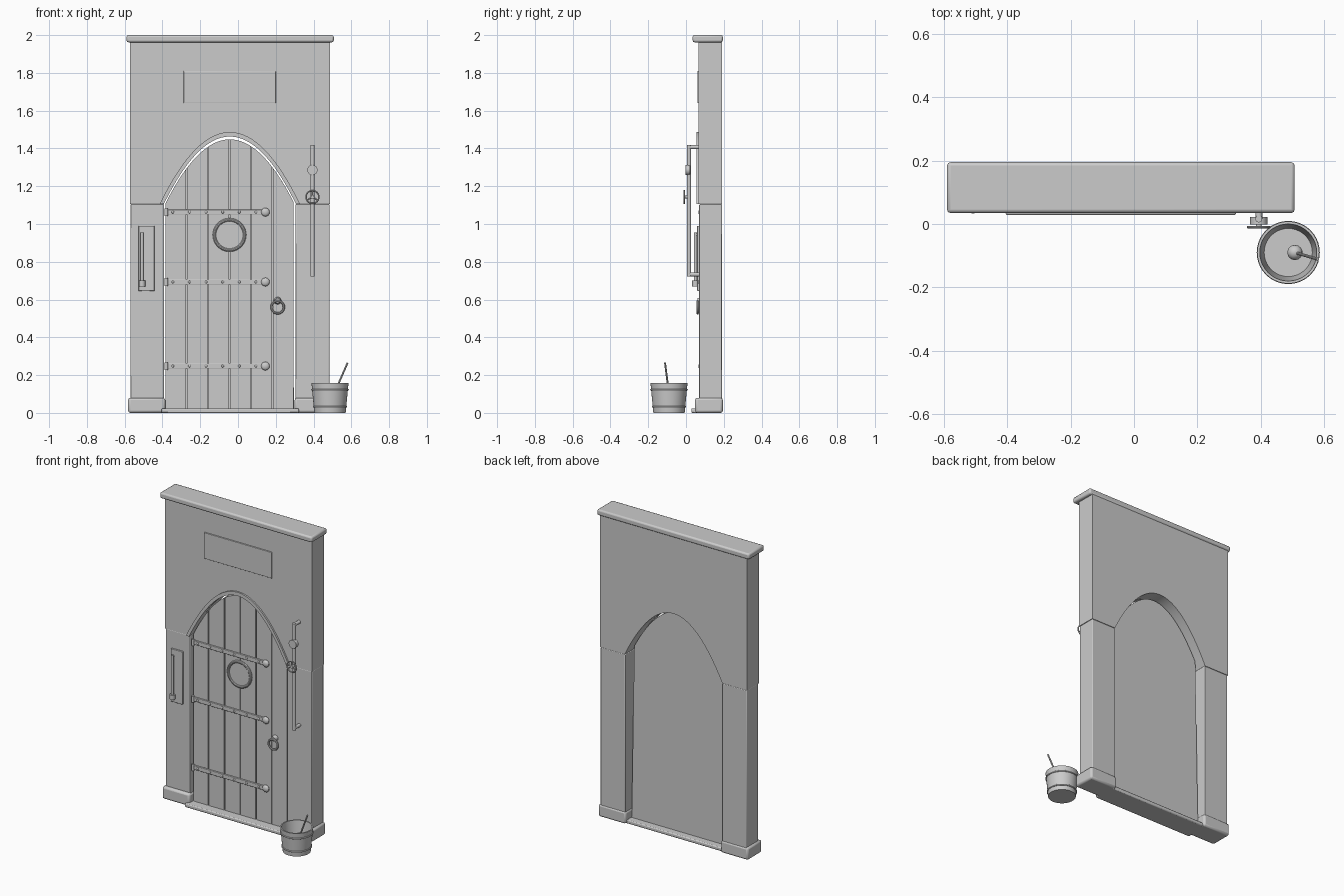
import bpy, bmesh, math
from mathutils import Vector

if "Cube" in bpy.data.objects:
    bpy.data.objects.remove(bpy.data.objects["Cube"])

stone = bpy.data.materials.new("plain grey")
stone.diffuse_color = (0.6, 0.6, 0.6, 1)
stone.use_nodes = True
stone.node_tree.nodes["Principled BSDF"].inputs["Base Color"].default_value = stone.diffuse_color
CX = -0.043          # centre line of the doorway
SPRING = 1.105       # height where the arch starts


def finish(name, bm, bevel=0.0, smooth=True):
    bmesh.ops.recalc_face_normals(bm, faces=bm.faces)
    me = bpy.data.meshes.new(name)
    bm.to_mesh(me)
    bm.free()
    ob = bpy.data.objects.new(name, me)
    bpy.context.collection.objects.link(ob)
    me.materials.append(stone)
    if bevel:
        m = ob.modifiers.new("bevel", 'BEVEL')
        m.width, m.segments, m.limit_method = bevel, 2, 'ANGLE'
    if smooth:
        bpy.ops.object.select_all(action='DESELECT')
        ob.select_set(True)
        bpy.context.view_layer.objects.active = ob
        bpy.ops.object.shade_smooth_by_angle(angle=math.radians(35))
    return ob


def prism(name, pts, y0, y1, bevel=0.0):
    """Extrude an x-z outline from y0 to y1."""
    bm = bmesh.new()
    a = [bm.verts.new((x, y0, z)) for x, z in pts]
    b = [bm.verts.new((x, y1, z)) for x, z in pts]
    bm.faces.new(a)
    bm.faces.new(b[::-1])
    for i in range(len(pts)):
        j = (i + 1) % len(pts)
        bm.faces.new((a[i], b[i], b[j], a[j]))
    return finish(name, bm, bevel)


def box(name, x0, x1, y0, y1, z0, z1, bevel=0.0):
    return prism(name, [(x0, z0), (x1, z0), (x1, z1), (x0, z1)], y0, y1, bevel)


def rod(name, p, q, r, r2=None, seg=16):
    """Solid cylinder or cone from p to q."""
    p, q = Vector(p), Vector(q)
    bm = bmesh.new()
    bmesh.ops.create_cone(bm, cap_ends=True, segments=seg, radius1=r,
                          radius2=r if r2 is None else r2, depth=(q - p).length)
    rot = (q - p).to_track_quat('Z', 'Y').to_matrix()
    for v in bm.verts:
        v.co = rot @ v.co + (p + q) / 2
    return finish(name, bm)


def ball(name, c, r, squash=1.0):
    bm = bmesh.new()
    bmesh.ops.create_uvsphere(bm, u_segments=14, v_segments=8, radius=r)
    for v in bm.verts:
        v.co = Vector((v.co.x, v.co.y * squash, v.co.z)) + Vector(c)
    return finish(name, bm)


def lathe(name, prof, c, axis='Z', seg=40, closed=True):
    """Revolve (radius, height) points about an axis through c."""
    bm = bmesh.new()
    rings = []
    for r, h in prof:
        ring = []
        for k in range(seg):
            t = math.tau * k / seg
            u, w = r * math.cos(t), r * math.sin(t)
            co = (u, w, h) if axis == 'Z' else (u, h, w)
            ring.append(bm.verts.new(Vector(co) + Vector(c)))
        rings.append(ring)
    n = len(rings)
    for i in range(n if closed else n - 1):
        a, b = rings[i], rings[(i + 1) % n]
        for k in range(seg):
            m = (k + 1) % seg
            bm.faces.new((a[k], a[m], b[m], b[k]))
    if not closed:
        bm.faces.new(rings[0])
        bm.faces.new(rings[-1])
    return finish(name, bm)


def ring(name, c, R, r, axis='Y'):
    prof = [(R + r * math.cos(math.tau * i / 10), r * math.sin(math.tau * i / 10)) for i in range(10)]
    return lathe(name, prof, c, axis)


def arch_z(x, half, rise):
    return SPRING + rise * (1 - ((x - CX) / half) ** 2)


def arch(half, rise, n=32):
    xs = [CX - half + 2 * half * i / n for i in range(n + 1)]
    return [(x, arch_z(x, half, rise)) for x in xs]


# Wall above the doorway, pillars, plinths, coping and threshold
prism("upper_wall", [(-0.573, SPRING)] + arch(0.352, 0.36) +
      [(0.486, SPRING), (0.486, 1.97), (-0.573, 1.97)], 0.067, 0.191)
box("left_pillar", -0.57, -0.392, 0.07, 0.19, 0.02, SPRING, 0.004)
box("right_pillar", 0.305, 0.484, 0.07, 0.19, 0.02, SPRING, 0.004)
box("left_plinth", -0.582, -0.385, 0.048, 0.195, 0, 0.08, 0.012)
box("right_plinth", 0.3, 0.497, 0.048, 0.195, 0, 0.08, 0.012)
box("coping", -0.59, 0.507, 0.035, 0.195, 1.962, 2.0, 0.01)
box("threshold", -0.405, 0.322, 0.028, 0.18, 0, 0.024, 0.006)

# Raised trim around the arch
prism("arch_trim", arch(0.372, 0.382) + arch(0.35, 0.358)[::-1], 0.056, 0.1)

# Plank door: thin backing with separate front boards
L, R, HALF, RISE = -0.386, 0.297, 0.343, 0.343
prism("door_back", [(L, 0.022)] + arch(HALF, RISE)[1:-1] + [(R, 0.022)], 0.1, 0.135)
N = 6
w = (R - L) / N
for i in range(N):
    x0, x1 = L + i * w + 0.003, L + (i + 1) * w - 0.003
    top = [(x0 + (x1 - x0) * k / 6, arch_z(x0 + (x1 - x0) * k / 6, HALF, RISE)) for k in range(7)]
    prism("door_plank", [(x0, 0.022)] + top + [(x1, 0.022)], 0.086, 0.101)

# Strap hinges with rivets and round ends
for z in (1.063, 0.693, 0.248):
    box("hinge_strap", -0.388, 0.14, 0.077, 0.088, z - 0.014, z + 0.014, 0.003)
    ball("hinge_end", (0.145, 0.08, z), 0.023, 0.6)
    rod("hinge_pin", (-0.38, 0.078, z - 0.02), (-0.38, 0.078, z + 0.02), 0.009)
    for k in range(6):
        ball("hinge_rivet", (-0.345 + 0.088 * k, 0.077, z), 0.007, 0.6)

# Round window in the door
ring("window_frame", (-0.045, 0.082, 0.942), 0.08, 0.009)
rod("window_pane", (-0.045, 0.088, 0.942), (-0.045, 0.08, 0.942), 0.078, seg=40)

# Ring pull on the door
rod("pull_mount", (0.21, 0.088, 0.594), (0.21, 0.062, 0.594), 0.02, 0.014)
ring("pull_ring", (0.21, 0.062, 0.56), 0.033, 0.006)

# Blank sign above the arch
box("sign_plate", -0.288, 0.2, 0.06, 0.07, 1.64, 1.81, 0.002)

# Narrow plate with a slim bar on the left pillar
box("bar_plate", -0.527, -0.442, 0.059, 0.072, 0.645, 0.99, 0.003)
rod("slim_bar", (-0.508, 0.05, 0.68), (-0.508, 0.05, 0.955), 0.008)
rod("slim_bar_foot", (-0.508, 0.05, 0.67), (-0.508, 0.05, 0.7), 0.017)
for z in (0.69, 0.945):
    rod("slim_bar_peg", (-0.508, 0.065, z), (-0.508, 0.05, z), 0.007)

# Upright pipe on the right pillar with a cap and a hand wheel
PX = 0.394
rod("pipe", (PX, 0.016, 0.722), (PX, 0.016, 1.418), 0.011)
for z in (0.733, 1.407):
    rod("pipe_arm", (PX, 0.016, z), (PX, 0.075, z), 0.011)
rod("pipe_cap", (PX, 0.022, 1.286), (PX, -0.002, 1.286), 0.027, seg=24)
rod("valve_stem", (PX, 0.016, 1.143), (PX, -0.014, 1.143), 0.009)
ring("hand_wheel", (PX, -0.01, 1.143), 0.034, 0.004)
for k in range(3):
    t = math.pi / 2 + math.tau * k / 3
    rod("wheel_spoke", (PX, -0.01, 1.143),
        (PX + 0.034 * math.cos(t), -0.01, 1.143 + 0.034 * math.sin(t)), 0.004, seg=8)

# Hollow bucket with two hoops and a ladle
BX, BY = 0.487, -0.09
lathe("bucket", [(0.083, 0), (0.098, 0.157), (0.09, 0.157), (0.076, 0.015)],
      (BX, BY, 0), closed=False)
for z in (0.032, 0.122):
    ring("bucket_hoop", (BX, BY, z), 0.083 + 0.095 * z, 0.005, 'Z')
rod("ladle_handle", (0.508, -0.09, 0.1), (0.58, -0.111, 0.265), 0.005, seg=10)
ball("ladle_bowl", (0.508, -0.09, 0.1), 0.024)
